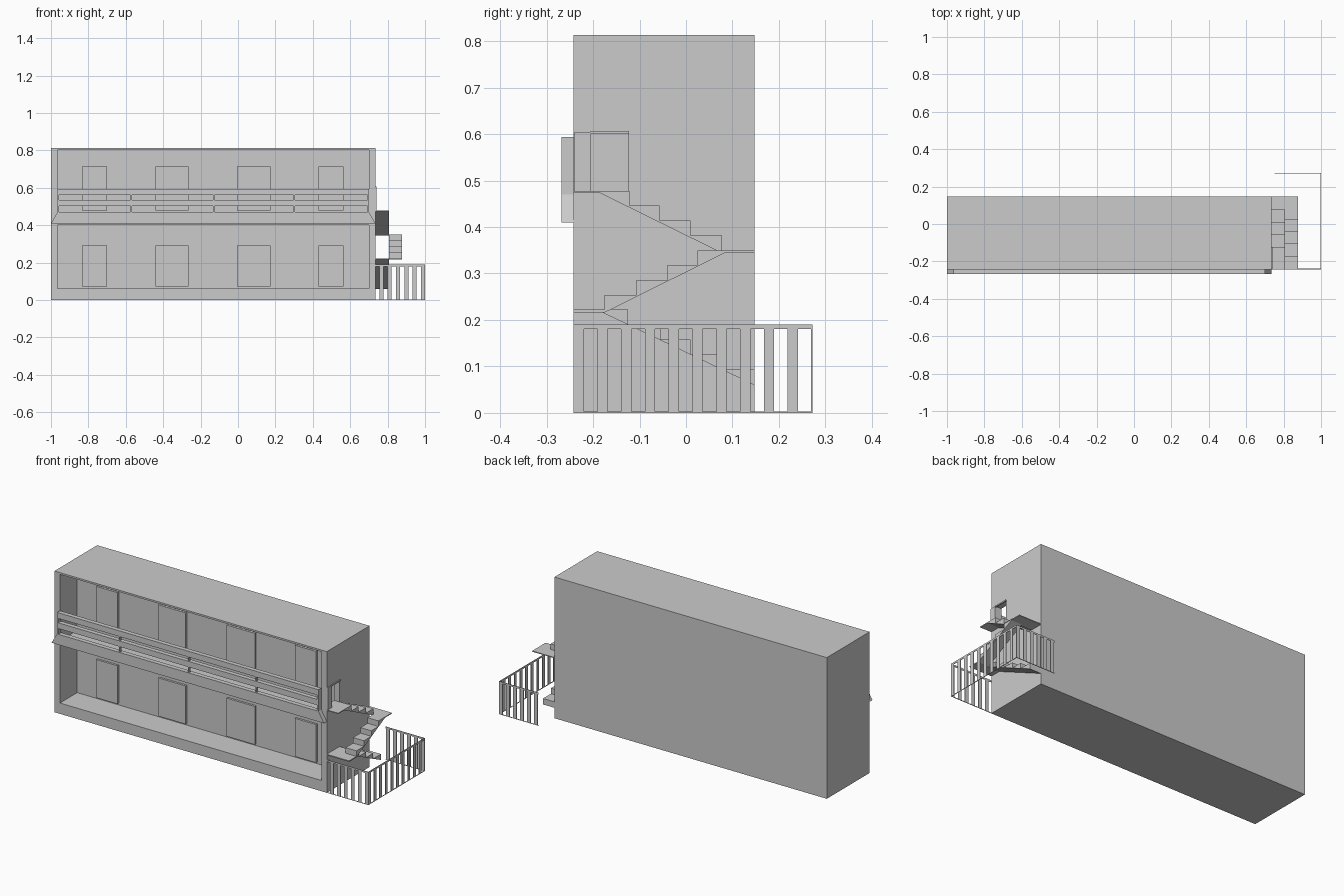
import bpy, bmesh

if "Cube" in bpy.data.objects:
    bpy.data.objects.remove(bpy.data.objects["Cube"])


def boxes(name, items):
    """One object from boxes given as (x0, x1, y0, y1, z0, z1)."""
    bm = bmesh.new()
    for x0, x1, y0, y1, z0, z1 in items:
        for v in bmesh.ops.create_cube(bm, size=1)['verts']:
            v.co.x = x0 if v.co.x < 0 else x1
            v.co.y = y0 if v.co.y < 0 else y1
            v.co.z = z0 if v.co.z < 0 else z1
    return finish(name, bm)


def prism(name, points, a, b, axis):
    """Extrude a profile: axis 'x' takes (y, z) points, axis 'y' takes (x, z)."""
    bm = bmesh.new()
    place = (lambda p, t: (t, p[0], p[1])) if axis == 'x' else (lambda p, t: (p[0], t, p[1]))
    ends = [[bm.verts.new(place(p, t)) for p in points] for t in (a, b)]
    for ring in ends:
        bm.faces.new(ring)
    n = len(points)
    for i in range(n):
        j = (i + 1) % n
        bm.faces.new((ends[0][i], ends[0][j], ends[1][j], ends[1][i]))
    return finish(name, bm)


def finish(name, bm):
    bmesh.ops.recalc_face_normals(bm, faces=bm.faces)
    mesh = bpy.data.meshes.new(name)
    bm.to_mesh(mesh)
    bm.free()
    ob = bpy.data.objects.new(name, mesh)
    bpy.context.collection.objects.link(ob)
    return ob


def cut(target, cutter):
    mod = target.modifiers.new("cut", 'BOOLEAN')
    mod.operation, mod.solver, mod.object = 'DIFFERENCE', 'EXACT', cutter
    bpy.context.view_layer.objects.active = target
    bpy.ops.object.modifier_apply(modifier=mod.name)
    bpy.data.objects.remove(cutter, do_unlink=True)


FRONT, BACK, WALL = -0.242, 0.147, -0.085
LEFT, RIGHT = -1.0, 0.735

# Main block with two recessed galleries and a side doorway
building = boxes("building", [(LEFT, RIGHT, FRONT, BACK, 0, 0.813)])
for z0, z1 in ((0.062, 0.40), (0.42, 0.803)):
    cut(building, boxes("recess_cutter", [(-0.965, 0.70, -0.4, WALL, z0, z1)]))
cut(building, boxes("doorway_cutter", [(0.65, 0.8, -0.205, -0.125, 0.478, 0.605)]))

# Doorway surround on the side wall
boxes("doorway_frame", [(RIGHT, 0.741, -0.24, -0.205, 0.478, 0.605),
                        (RIGHT, 0.741, -0.205, -0.123, 0.600, 0.607)])

# Door panels on both floors
spans = ((-0.835, -0.70), (-0.44, -0.265), (-0.005, 0.175), (0.43, 0.565))
for floor, z0, z1 in (("lower", 0.072, 0.292), ("upper", 0.478, 0.713)):
    boxes(floor + "_doors", [(a, b, WALL - 0.012, WALL + 0.01, z0, z1) for a, b in spans])

# Balcony: flared base band, two rails, posts
OUT = -0.268
prism("balcony_base", [(LEFT, 0.41), (RIGHT, 0.41), (0.70, 0.47), (-0.965, 0.47)],
      OUT, FRONT, 'y')
boxes("balcony_rails", [(-0.965, 0.70, OUT, FRONT, z, z + 0.033) for z in (0.503, 0.561)])
boxes("balcony_end_posts", [(x, x + 0.008, OUT, FRONT, 0.47, 0.594) for x in (-0.965, 0.692)])
boxes("balcony_posts", [(x - 0.004, x + 0.004, OUT + 0.004, OUT + 0.016, 0.47, 0.561)
                        for x in (-0.57, -0.13, 0.30)])


def flight(name, x0, x1, ys, top, under, rise):
    """Stepped flight: ys are riser positions from the top landing downward."""
    pts = [(ys[0], top)]
    for i, y in enumerate(ys[1:]):
        pts += [(y, top - i * rise), (y, top - (i + 1) * rise)]
    pts = pts[:-1] + under
    return prism(name, pts, x0, x1, 'x')


# Folded staircase in three flights
INNER, OUTER = (RIGHT, 0.808), (0.808, 0.877)
flight("stair_lower", *INNER, (FRONT, -0.125, -0.055, 0.01, 0.075, BACK), 0.222,
       [(BACK, 0.06), (-0.18, 0.216), (FRONT, 0.216)], 0.032)
flight("stair_middle", *OUTER, (BACK, 0.025, -0.04, -0.107, -0.175, FRONT), 0.35,
       [(FRONT, 0.216), (-0.175, 0.216), (0.085, 0.345), (BACK, 0.345)], 0.032)
flight("stair_upper", *INNER, (FRONT, -0.122, -0.057, 0.01, 0.078, BACK), 0.478,
       [(BACK, 0.345), (0.075, 0.345), (-0.185, 0.473), (FRONT, 0.473)], 0.032)

# Picket fence around the side yard
T, BAR, TOP = 0.003, 0.022, 0.19
F0, F1 = -0.242, 0.272
side = [(1 - T, 1, F0, F1, TOP - 0.01, TOP), (1 - T, 1, F0, F1, 0, 0.003)]
side += [(1 - T, 1, y, y + BAR, 0, TOP) for y in (F0 + i * 0.0512 for i in range(10))]
side.append((1 - T, 1, F1 - T, F1, 0, TOP))
boxes("fence_side", side)
for name, y in (("fence_front", F0), ("fence_back", F1 - T)):
    x0 = RIGHT if y < 0 else 0.75
    run = [(x0, 1, y, y + T, TOP - 0.01, TOP), (x0, 1, y, y + T, 0, 0.003)]
    run += [(x - BAR, x, y, y + T, 0, TOP) for x in (1 - i * 0.0445 for i in range(6))]
    boxes(name, run)
